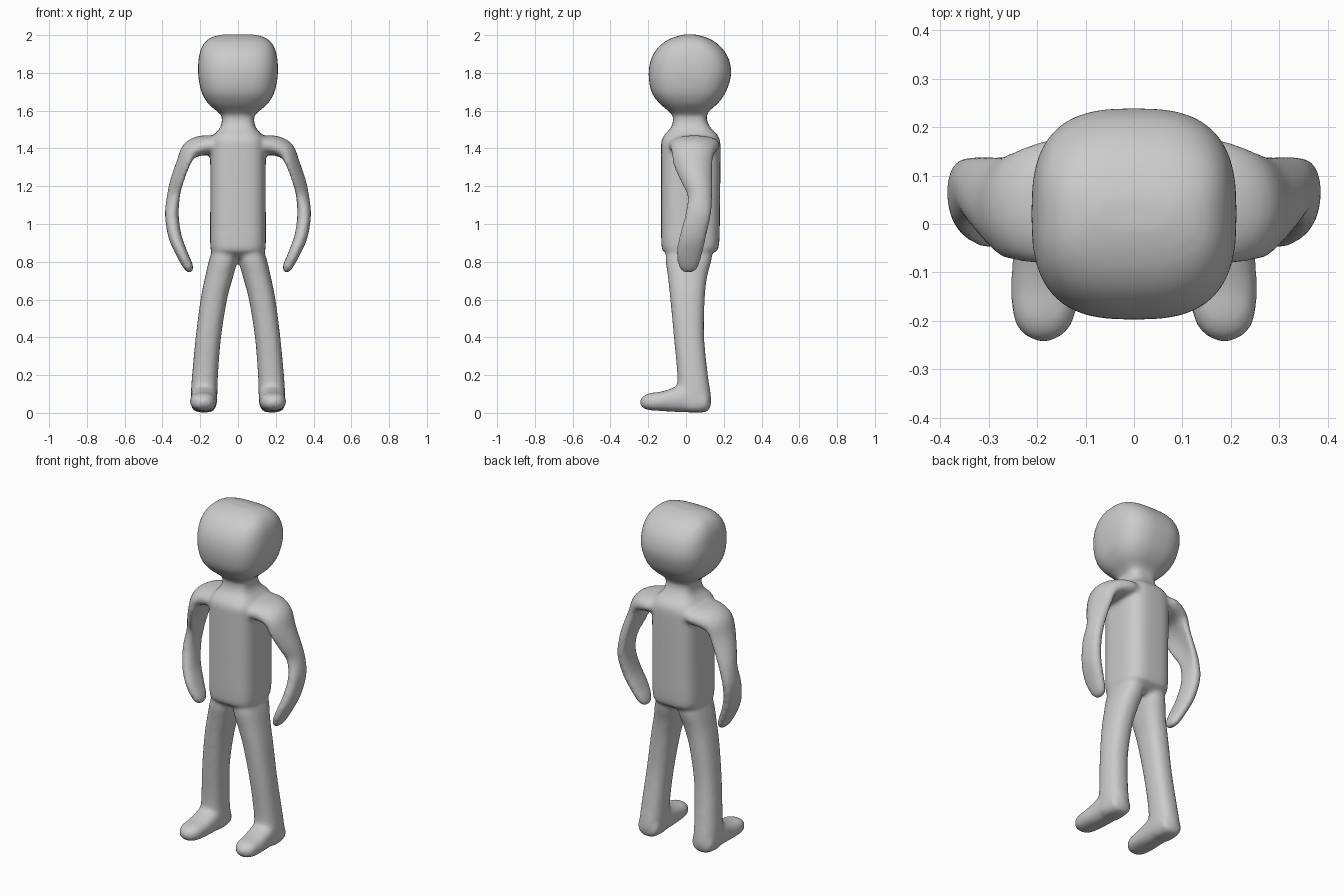
import bpy, bmesh, math
from mathutils import Vector

cube = bpy.data.objects.get("Cube")
if cube:
    bpy.data.objects.remove(cube, do_unlink=True)

grey = bpy.data.materials.new("plain grey")
grey.use_nodes = True
COLOR = (0.6, 0.6, 0.6, 1)
grey.diffuse_color = COLOR
grey.node_tree.nodes["Principled BSDF"].inputs["Base Color"].default_value = COLOR

SIDES, STEPS = 40, 5


def densify(rows):
    """Catmull-Rom curve through the rows of section values."""
    out = []
    for i in range(len(rows) - 1):
        quad = [rows[max(i - 1, 0)], rows[i], rows[i + 1], rows[min(i + 2, len(rows) - 1)]]
        for s in range(STEPS):
            t = s / STEPS
            out.append([0.5 * (2 * b + (c - a) * t + (2 * a - 5 * b + 4 * c - d) * t * t
                               + (3 * b - a - 3 * c + d) * t ** 3) for a, b, c, d in zip(*quad)])
    return out + [list(rows[-1])]


def loft(bm, rows, section, power, mirror=1):
    """Skin rounded-box sections; section(row) gives centre, two axes and a curl."""
    rings = []
    for row in densify(rows):
        centre, u, v, curl = section(row)
        ring = []
        for k in range(SIDES):
            ang = math.tau * k / SIDES
            c, s = math.cos(ang), math.sin(ang)
            p = math.copysign(abs(c) ** (2 / power), c)
            q = math.copysign(abs(s) ** (2 / power), s)
            co = centre + u * p + v * q - u.normalized() * curl * q * q
            ring.append(bm.verts.new((co.x * mirror, co.y, co.z)))
        rings.append(ring)
    faces = [bm.faces.new(rings[0]), bm.faces.new(rings[-1])]
    for a, b in zip(rings, rings[1:]):
        for k in range(SIDES):
            n = (k + 1) % SIDES
            faces.append(bm.faces.new((a[k], a[n], b[n], b[k])))
    bmesh.ops.recalc_face_normals(bm, faces=faces)


# Section layouts: upright, along the foot, and around the bent arm
def upright(r):
    z, x0, x1, y0, y1 = r
    return (Vector(((x0 + x1) / 2, (y0 + y1) / 2, z)), Vector(((x1 - x0) / 2, 0, 0)),
            Vector((0, (y1 - y0) / 2, 0)), 0)


def lengthwise(r):
    y, x, half, z0, z1 = r
    return (Vector((x, y, (z0 + z1) / 2)), Vector((half, 0, 0)),
            Vector((0, 0, (z1 - z0) / 2)), 0)


def bent(r):
    x, z, tilt, thick, y0, y1, curl = r
    a = math.radians(tilt)
    return (Vector((x, (y0 + y1) / 2, z)), Vector((math.cos(a), 0, math.sin(a))) * thick,
            Vector((0, (y1 - y0) / 2, 0)), curl)


# z, x range, y range
torso = [(.82, -.10, .10, -.07, .10), (.85, -.135, .135, -.115, .15), (.89, -.147, .147, -.13, .175),
         (1.1, -.147, .147, -.132, .18), (1.38, -.147, .147, -.132, .183),
         (1.44, -.145, .145, -.13, .18), (1.475, -.125, .125, -.112, .165),
         (1.51, -.095, .095, -.08, .13), (1.56, -.085, .085, -.068, .11), (1.64, -.10, .10, -.08, .12)]
head = [(1.57, -.08, .08, -.065, .105), (1.60, -.115, .115, -.095, .125),
        (1.64, -.16, .16, -.142, .17), (1.70, -.194, .194, -.183, .212),
        (1.79, -.211, .211, -.198, .239), (1.87, -.209, .209, -.186, .228),
        (1.93, -.195, .195, -.152, .192), (1.97, -.168, .168, -.105, .145),
        (1.992, -.13, .13, -.055, .095), (2.003, -.08, .08, -.01, .05)]
leg = [(.88, .01, .13, -.10, .14), (.81, .004, .153, -.108, .135), (.72, .026, .174, -.096, .112),
       (.6, .058, .198, -.083, .099), (.4, .09, .224, -.064, .096), (.2, .106, .243, -.046, .116),
       (.09, .11, .25, -.05, .132), (.03, .118, .246, -.04, .128), (.004, .14, .22, -.01, .10)]
# y, x centre, half width, z range
foot = [(.125, .18, .04, .02, .08), (.10, .18, .066, .003, .12), (0, .18, .07, .003, .155),
        (-.07, .181, .07, .006, .132), (-.13, .184, .07, .01, .113), (-.19, .186, .064, .014, .105),
        (-.225, .187, .045, .024, .09), (-.242, .187, .018, .043, .07)]
# x, z, tilt, half thickness, y range, inward curl
arm = [(.08, 1.417, 90, .05, -.09, .165, 0), (.15, 1.417, 90, .052, -.09, .178, 0),
       (.21, 1.412, 82, .052, -.08, .165, .01), (.26, 1.385, 52, .046, -.075, .148, .02),
       (.295, 1.32, 22, .033, -.066, .142, .03), (.327, 1.23, 16, .032, -.028, .142, .03),
       (.342, 1.15, 8, .034, .008, .14, .015), (.350, 1.05, 0, .036, -.004, .132, 0),
       (.335, .94, -14, .035, -.033, .108, 0), (.30, .85, -24, .031, -.05, .088, 0),
       (.263, .775, -30, .026, -.038, .065, 0), (.247, .746, -32, .012, -.012, .04, 0)]

bm = bmesh.new()
loft(bm, torso, upright, 3.2)
loft(bm, head, upright, 2.8)
for side in (1, -1):
    loft(bm, leg, upright, 2.4, side)
    loft(bm, foot, lengthwise, 2.4, side)
    loft(bm, arm, bent, 2.3, side)

mesh = bpy.data.meshes.new("body")
bm.to_mesh(mesh)
bm.free()
mesh.materials.append(grey)
body = bpy.data.objects.new("body", mesh)
bpy.context.collection.objects.link(body)

# Fuse the parts into one skin and soften the joins
fuse = body.modifiers.new("fuse", 'REMESH')
fuse.mode = 'VOXEL'
fuse.voxel_size = 0.011
fuse.use_smooth_shade = True
soften = body.modifiers.new("soften", 'SMOOTH')
soften.factor = 0.5
soften.iterations = 8
